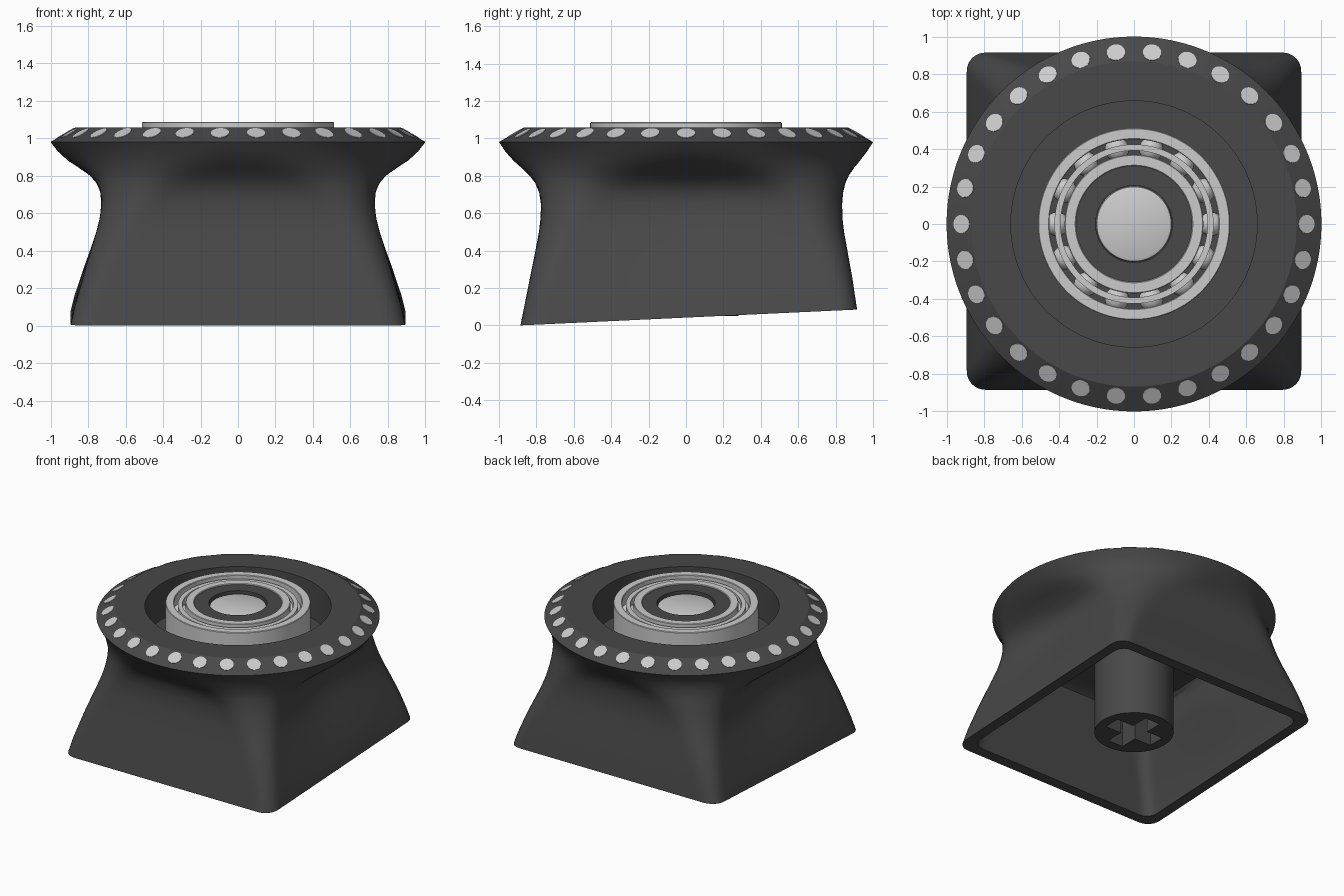
import bpy, bmesh, math
from mathutils import Matrix, Vector

if "Cube" in bpy.data.objects:
    bpy.data.objects.remove(bpy.data.objects["Cube"])


def material(name, v):
    m = bpy.data.materials.new(name)
    m.diffuse_color = (v, v, v, 1)
    m.use_nodes = True
    m.node_tree.nodes["Principled BSDF"].inputs["Base Color"].default_value = m.diffuse_color
    return m


DARK, METAL = material("dark_plastic", 0.065), material("bright_metal", 0.6)


def finish(name, bm, mat, angle=35):
    bmesh.ops.recalc_face_normals(bm, faces=bm.faces)
    me = bpy.data.meshes.new(name)
    bm.to_mesh(me)
    bm.free()
    me.shade_smooth()
    me.set_sharp_from_angle(angle=math.radians(angle))
    me.materials.append(mat)
    ob = bpy.data.objects.new(name, me)
    bpy.context.collection.objects.link(ob)
    return ob


def skin(bm, rings, closed=False):
    # bridge consecutive rings; cap the ends or loop back to the start
    vs = [[bm.verts.new(p) for p in ring] for ring in rings]
    n = len(vs[0])
    for a, b in zip(vs, vs[1:] + ([vs[0]] if closed else [])):
        for i in range(n):
            j = (i + 1) % n
            bm.faces.new((a[i], a[j], b[j], b[i]))
    if not closed:
        bm.faces.new(vs[0])
        bm.faces.new(vs[-1])


def circle(r, z, n):
    return [(r * math.cos(2 * math.pi * i / n), r * math.sin(2 * math.pi * i / n), z) for i in range(n)]


def lathe(name, profile, mat, closed=False, n=96):
    bm = bmesh.new()
    skin(bm, [circle(r, z, n) for r, z in profile], closed)
    return finish(name, bm, mat)


N = 288


def rounded_section(z, hx, y0, y1, r, pinch=0.0):
    # rounded rectangle sampled by angle, with the slanted base blended in
    cy, hy = (y0 + y1) / 2, (y1 - y0) / 2
    pts = []
    for i in range(N):
        t = 2 * math.pi * i / N
        c, s = math.cos(t), math.sin(t)
        lo, hi = 0.0, 2.0
        for _ in range(26):
            m = (lo + hi) / 2
            qx, qy = abs(m * c) - hx + r, abs(m * s) - hy + r
            d = math.hypot(max(qx, 0), max(qy, 0)) + min(max(qx, qy), 0) - r
            lo, hi = (m, hi) if d < 0 else (lo, m)
        k = lo * (1 - pinch * max(0, math.cos(2 * t)) ** 2)
        y = cy + k * s
        pts.append((k * c, y, z + 0.047 * (y + 0.885) * max(0, 1 - z / 0.5)))
    return pts


# Keycap shell: cavity, rim, flared outside, chamfer and bearing well
outer = [
    (0.00, 0.893, -0.885, 0.915, 0.10, 0),
    (0.10, 0.872, -0.865, 0.902, 0.11, 0),
    (0.20, 0.843, -0.845, 0.89, 0.12, 0.005),
    (0.30, 0.815, -0.825, 0.875, 0.135, 0.01),
    (0.40, 0.785, -0.805, 0.86, 0.155, 0.02),
    (0.50, 0.757, -0.786, 0.845, 0.185, 0.03),
    (0.58, 0.738, -0.777, 0.836, 0.22, 0.04),
    (0.65, 0.733, -0.776, 0.835, 0.27, 0.045),
    (0.71, 0.74, -0.785, 0.84, 0.335, 0.045),
    (0.76, 0.764, -0.806, 0.852, 0.43, 0.035),
    (0.80, 0.802, -0.836, 0.87, 0.55, 0.025),
    (0.84, 0.855, -0.877, 0.897, 0.69, 0.012),
    (0.88, 0.91, -0.922, 0.93, 0.84, 0.003),
    (0.93, 0.962, -0.966, 0.968, 0.95, 0),
    (0.98, 1.0, -1.0, 1.0, 1.0, 0),
]
T, FLOOR = 0.08, 0.775
inner = [(z, hx - T, y0 + T, y1 - T, max(r - T, 0.08), p) for z, hx, y0, y1, r, p in outer[:8]]
# rounded corner between the cavity wall and its ceiling
inner += [(0.70, 0.64, -0.69, 0.745, 0.24, 0.045), (0.725, 0.61, -0.65, 0.71, 0.28, 0.03),
          (0.735, 0.55, -0.59, 0.65, 0.32, 0)]
bm = bmesh.new()
skin(bm, [rounded_section(*s) for s in reversed(inner)] + [rounded_section(*s) for s in outer]
     + [circle(r, z, N) for r, z in ((0.868, 1.057), (0.657, 1.057), (0.657, FLOOR))])
finish("keycap_shell", bm, DARK, 28)

# Bearing rings, cage and balls
for name, a, b in (("bearing_outer_ring", 0.452, 0.512), ("bearing_inner_ring", 0.31, 0.37)):
    e = 0.004
    lathe(name, [(a, FLOOR), (b, FLOOR), (b, 1.087 - e), (b - e, 1.087), (a + e, 1.087), (a, 1.087 - e)], METAL, True)
lathe("bearing_cage", [(0.392, 0.88), (0.425, 0.88), (0.425, 1.07), (0.392, 1.07)], METAL, True)
bm = bmesh.new()
for i in range(14):
    t = -math.pi / 2 + 2 * math.pi * (i + 0.5) / 14
    bmesh.ops.create_uvsphere(bm, u_segments=20, v_segments=12, radius=0.065,
                              matrix=Matrix.Translation((0.411 * math.cos(t), 0.411 * math.sin(t), 0.97)))
finish("bearing_balls", bm, METAL, 60)

# Hub inside the bearing and its centre pin
lathe("hub", [(0.205, FLOOR), (0.312, FLOOR), (0.312, 1.08), (0.205, 1.08)], DARK, True)
lathe("centre_pin", [(0.203, FLOOR), (0.203, 1.045), (0.198, 1.057), (0.188, 1.062)], METAL)

# Studs set into the chamfer
bm = bmesh.new()
normal = Vector((0.077, 0, 0.132)).normalized()
tilt = normal.to_track_quat('Z', 'Y').to_matrix().to_4x4()
for i in range(30):
    m = Matrix.Rotation(2 * math.pi * i / 30, 4, 'Z') @ Matrix.Translation((0.916, 0, 1.0205)) @ tilt
    bmesh.ops.create_cone(bm, cap_ends=True, segments=32, radius1=0.05, radius2=0.049, depth=0.02, matrix=m)
finish("rim_studs", bm, METAL)

# Mounting stem with a cross-shaped socket: the circle follows the cross outline's angles
w, h, R = 0.065, 0.205, 0.28
quarter = [Vector((h, -w)), Vector((h, w)), Vector((w, w))]
corners = [Matrix.Rotation(math.pi / 2 * k, 2) @ p for k in range(4) for p in quarter]
cross = [p.lerp(q, i / 8) for p, q in zip(corners, corners[1:] + corners[:1]) for i in range(8)]
rim = [p.normalized() * R for p in cross]
bm = bmesh.new()
skin(bm, [[(p.x, p.y, z) for p in ring]
          for ring, z in ((rim, 0.74), (rim, 0.05), (cross, 0.05), (cross, 0.45))])
finish("mounting_stem", bm, DARK)
